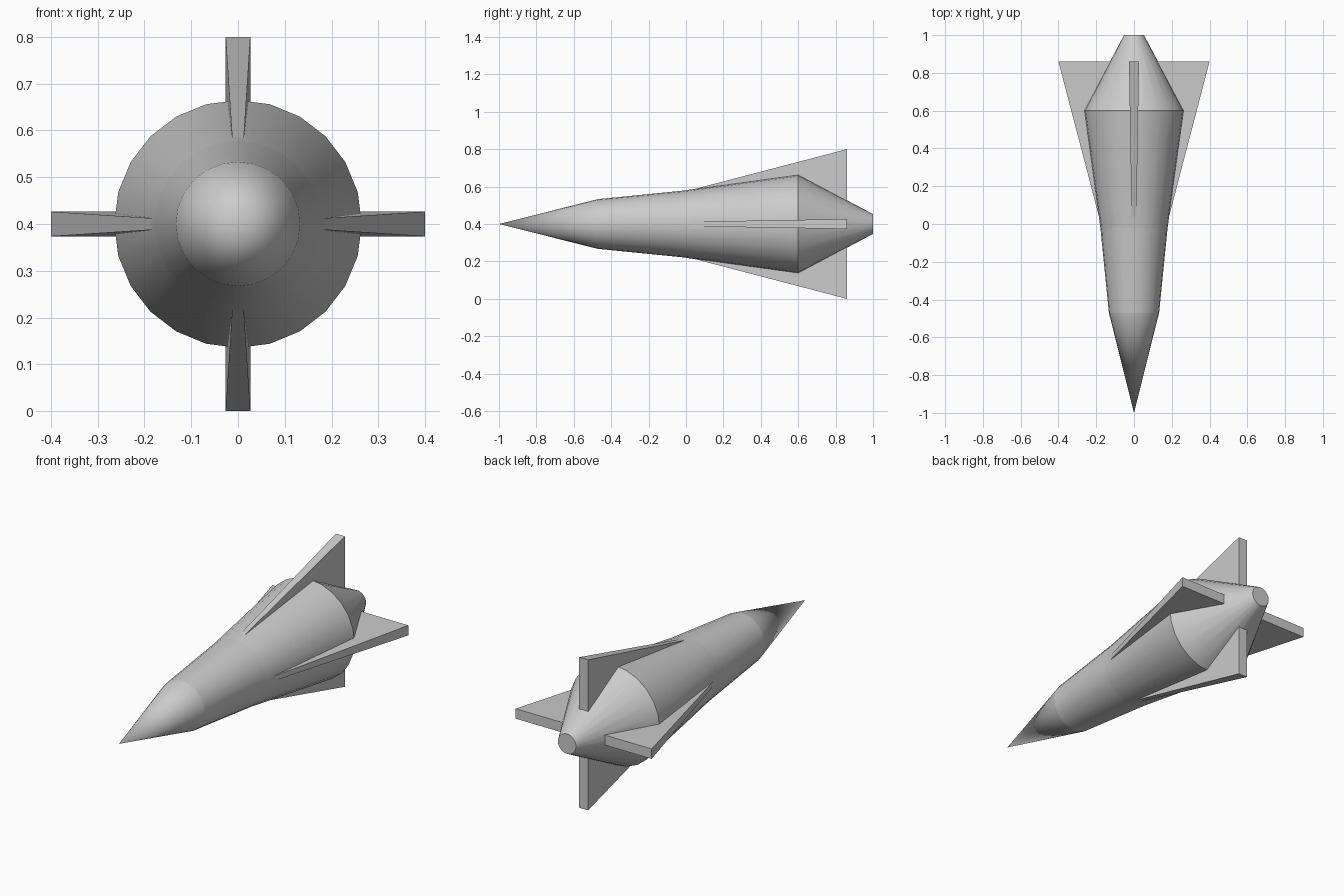
import bpy, bmesh, math
from mathutils import Matrix, Vector

if "Cube" in bpy.data.objects:
    bpy.data.objects.remove(bpy.data.objects["Cube"])

AXIS_Z = 0.4
SIDES = 24


def finish(name, bm, smooth):
    bmesh.ops.recalc_face_normals(bm, faces=bm.faces)
    mesh = bpy.data.meshes.new(name)
    bm.to_mesh(mesh)
    bm.free()
    ob = bpy.data.objects.new(name, mesh)
    bpy.context.collection.objects.link(ob)
    if smooth:
        bpy.ops.object.select_all(action='DESELECT')
        ob.select_set(True)
        bpy.context.view_layer.objects.active = ob
        bpy.ops.object.shade_smooth_by_angle(angle=math.radians(30))
    return ob


def hull_section(name, y0, r0, y1, r1, capped=False):
    """Open frustum along y, optionally closed at its rear end."""
    rings = []
    bm = bmesh.new()
    for y, r in ((y0, r0), (y1, r1)):
        count = SIDES if r > 0 else 1
        rings.append([bm.verts.new((r * math.cos(2 * math.pi * i / SIDES), y,
                                    AXIS_Z + r * math.sin(2 * math.pi * i / SIDES)))
                      for i in range(count)])
    a, b = rings
    for i in range(SIDES):
        j = (i + 1) % SIDES
        if len(a) == 1:
            bm.faces.new((a[0], b[j], b[i]))
        else:
            bm.faces.new((a[i], a[j], b[j], b[i]))
    if capped:
        bm.faces.new(b)
    # keep outward normals on open shells
    bm.normal_update()
    ob = finish(name, bm, True)
    return ob


def fin(name, angle):
    """Wedge-shaped triangular fin, thickening towards the rear."""
    outline = [(-0.02, 0.170, 0.0115), (0.86, 0.40, 0.0265), (0.86, 0.10, 0.0265)]
    turn = Matrix.Translation((0, 0, AXIS_Z)) @ Matrix.Rotation(angle, 4, 'Y')
    bm = bmesh.new()
    sides = [[bm.verts.new(turn @ Vector((s * t, y, r))) for y, r, t in outline]
             for s in (-1, 1)]
    left, right = sides
    bm.faces.new(left)
    bm.faces.new(right[::-1])
    for i in range(3):
        j = (i + 1) % 3
        bm.faces.new((left[i], right[i], right[j], left[j]))
    return finish(name, bm, False)


# Fuselage: nose, front and rear body, tail
hull_section("nose_cone", -1.0, 0.0, -0.47, 0.133)
hull_section("front_body", -0.47, 0.133, -0.02, 0.178)
hull_section("rear_body", -0.02, 0.178, 0.6, 0.265)
hull_section("tail_cone", 0.6, 0.265, 1.0, 0.053, capped=True)

# Four fins around the axis
for k, side in enumerate(("top", "right", "bottom", "left")):
    fin(side + "_fin", k * math.pi / 2)
